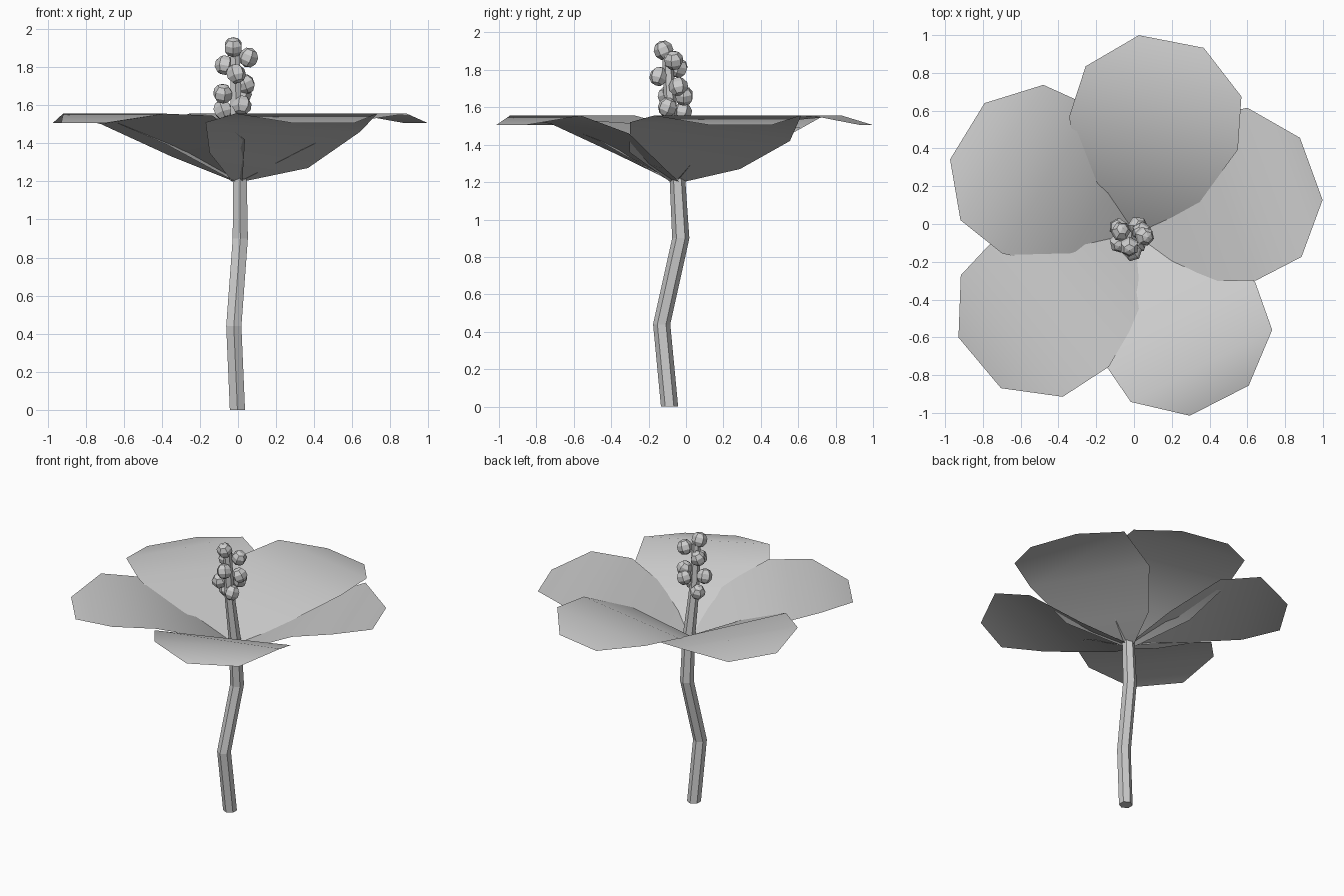
import bpy, bmesh
from math import sin, cos, pi, radians
from mathutils import Vector, Matrix

if "Cube" in bpy.data.objects:
    bpy.data.objects.remove(bpy.data.objects["Cube"])


def make_object(name, bm):
    mesh = bpy.data.meshes.new(name)
    bm.to_mesh(mesh)
    bm.free()
    obj = bpy.data.objects.new(name, mesh)
    bpy.context.collection.objects.link(obj)
    return obj


# crooked hexagonal stem, running up into the pistil stalk: x, y, z, radius
path = [(-.003, -.088, 0, .046), (-.022, -.13, .44, .046), (.012, -.028, .9, .046),
        (.01, -.045, 1.2, .042), (-.01, -.08, 1.55, .034), (-.015, -.1, 1.88, .028)]
bm = bmesh.new()
rings = [[bm.verts.new((x + r * cos(pi / 6 + i * pi / 3), y + r * sin(pi / 6 + i * pi / 3), z))
          for i in range(6)] for x, y, z, r in path]
for a, b in zip(rings, rings[1:]):
    for i in range(6):
        j = (i + 1) % 6
        bm.faces.new((a[i], a[j], b[j], b[i]))
bm.faces.new(rings[0][::-1])
bm.faces.new(rings[-1])
make_object("stem", bm)


def petal(name, angle, size, right, left):
    # ten-sided outline; each side gives its low half width and two edge heights
    bm = bmesh.new()
    turn = Matrix.Rotation(radians(angle), 3, 'Z')
    sides = []
    for s, (w, z1, z2) in ((-1, right), (1, left)):
        outline = [(0, .035, 1.20), (.23, w, z1), (.54, .455, z2),
                   (.82, .42, 1.555), (1.035, .175, 1.505)]
        side = []
        for u, v, z in outline:
            p = turn @ Vector((u * size, s * v, z))
            side.append(bm.verts.new((p.x, p.y - .05, p.z)))
        sides.append(side)
    r, l = sides
    for i in range(4):
        bm.faces.new((r[i], r[i + 1], l[i + 1], l[i]))
    obj = make_object(name, bm)
    for f in obj.data.polygons:
        f.use_smooth = True


# five overlapping petals, each with one edge over and one under its neighbour
petals = [(20, .965, (.35, 1.36, 1.52), (.28, 1.27, 1.42)),
          (79, 1.0, (.31, 1.40, 1.53), (.33, 1.37, 1.53)),
          (148.5, 1.0, (.28, 1.32, 1.49), (.35, 1.395, 1.535)),
          (220, 1.03, (.26, 1.33, 1.50), (.34, 1.42, 1.545)),
          (297, .96, (.28, 1.35, 1.51), (.30, 1.27, 1.46))]
for i, p in enumerate(petals):
    petal(f"petal_{i + 1}", *p)

# faceted pollen beads round the stalk
beads = [(-.025, -.12, 1.905), (.055, -.065, 1.85), (-.07, -.04, 1.81),
         (-.01, -.145, 1.765), (.04, -.04, 1.71), (-.08, -.10, 1.66),
         (.02, -.01, 1.66), (.02, -.10, 1.60), (-.08, -.02, 1.575)]
bm = bmesh.new()
for i, p in enumerate(beads):
    m = Matrix.Translation(p) @ Matrix.Rotation(i * 1.3, 4, 'Z') @ Matrix.Rotation(.4, 4, 'X')
    bmesh.ops.create_uvsphere(bm, u_segments=6, v_segments=5, radius=.053, matrix=m)
make_object("pollen_beads", bm)
